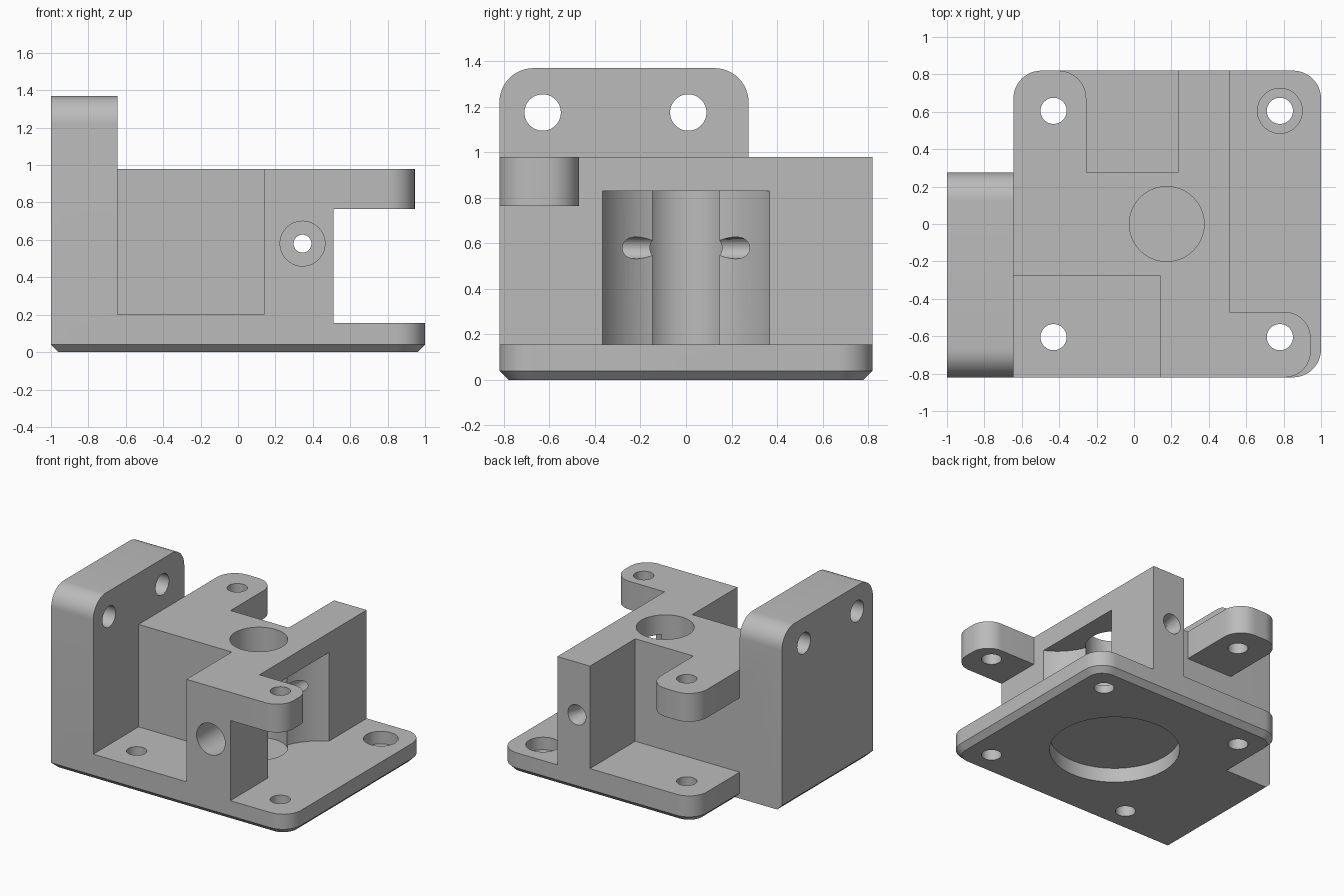
import bpy
import bmesh
from math import sin, cos, pi

cube = bpy.data.objects.get("Cube")
if cube:
    bpy.data.objects.remove(cube, do_unlink=True)

grey = bpy.data.materials.new("plain_grey")
grey.use_nodes = True
colour = (0.5, 0.5, 0.5, 1)
grey.diffuse_color = colour
grey.node_tree.nodes["Principled BSDF"].inputs["Base Color"].default_value = colour


def circle(u, v, r, n=48):
    return [(u + r * cos(2 * pi * i / n), v + r * sin(2 * pi * i / n)) for i in range(n)]


def rounded(u0, u1, v0, v1, radii, inset=0.0, steps=12):
    """Rectangle outline; radii run from low-low corner counter-clockwise."""
    u0, u1, v0, v1 = u0 + inset, u1 - inset, v0 + inset, v1 - inset
    corners = [(u0, v0, 1, 1), (u1, v0, -1, 1), (u1, v1, -1, -1), (u0, v1, 1, -1)]
    pts = []
    for k, ((u, v, su, sv), r) in enumerate(zip(corners, radii)):
        if r == 0:
            pts.append((u, v))
            continue
        r -= inset
        for i in range(steps + 1):
            a = pi + k * pi / 2 + i * pi / 2 / steps
            pts.append((u + su * r + r * cos(a), v + sv * r + r * sin(a)))
    return pts


def loft(name, rings, axis="z"):
    """Closed solid through equal outlines, each given with its position on the axis."""
    place = {"x": lambda u, v, w: (w, u, v),
             "y": lambda u, v, w: (u, w, v),
             "z": lambda u, v, w: (u, v, w)}[axis]
    bm = bmesh.new()
    loops = [[bm.verts.new(place(u, v, w)) for u, v in pts] for pts, w in rings]
    for a, b in zip(loops, loops[1:]):
        for i in range(len(a)):
            j = (i + 1) % len(a)
            bm.faces.new((a[i], a[j], b[j], b[i]))
    bm.faces.new(loops[0][::-1])
    bm.faces.new(loops[-1])
    bmesh.ops.recalc_face_normals(bm, faces=bm.faces)
    mesh = bpy.data.meshes.new(name)
    bm.to_mesh(mesh)
    bm.free()
    mesh.materials.append(grey)
    ob = bpy.data.objects.new(name, mesh)
    bpy.context.collection.objects.link(ob)
    return ob


def prism(name, pts, lo, hi, axis="z"):
    return loft(name, [(pts, lo), (pts, hi)], axis)


def combine(target, tool, operation):
    mod = target.modifiers.new("join", "BOOLEAN")
    mod.operation = operation
    mod.solver = "EXACT"
    mod.object = tool
    bpy.context.view_layer.objects.active = target
    bpy.ops.object.modifier_apply(modifier=mod.name)
    bpy.data.objects.remove(tool, do_unlink=True)


SIDE, LEFT, BACK, FACE = 0.82, -0.645, 0.275, 0.51
PLATE, FLOOR, TOP, CH = 0.155, 0.2, 0.98, 0.04
R = 0.15
base_radii = (0, R, R, R)

# Base plate with chamfered underside
outline = rounded(LEFT, 1, -SIDE, SIDE, base_radii)
mount = loft("motor_mount", [
    (rounded(LEFT, 1, -SIDE, SIDE, base_radii, CH), 0), (outline, CH), (outline, PLATE)])

# Raised floor, central block with its two arms, and two screw tabs
block = [(LEFT - 0.1, -BACK), (0.14, -BACK), (0.14, -SIDE), (FACE, -SIDE), (FACE, SIDE),
         (0.235, SIDE), (0.235, BACK), (LEFT - 0.1, BACK)]
tab_low = 0.765
foot = [(-SIDE + CH, 0), (BACK, 0), (BACK, 0.1), (-SIDE, 0.1), (-SIDE, CH)]
wall = [(-SIDE + CH, 0)] + rounded(-SIDE, BACK, 0, 1.37, (0, 0, R, R))[1:] + [(-SIDE, CH)]
solids = [
    prism("raised_floor", rounded(LEFT, FACE, -SIDE, SIDE, (0, 0, 0, R)), 0.1, FLOOR),
    prism("central_block", block, 0.1, TOP),
    prism("front_tab", rounded(0.3, 0.945, -SIDE, -0.47, (0, 0.14, 0.14, 0)), tab_low, TOP),
    prism("back_tab", rounded(LEFT, -0.255, 0.1, SIDE, (0, 0, R, R)), tab_low, TOP),
    prism("side_wall", wall, -1, LEFT, "x"),
    prism("wall_foot", foot, -0.9, -0.55, "x"),
]
for part in solids:
    combine(mount, part, "UNION")

# Chamfer along the outer foot of the side wall
cuts = [prism("wall_chamfer", [(-1.1, -0.1), (-1 + CH + 0.1, -0.1), (-1 + CH, 0), (-1, CH),
                               (-1.1, CH + 0.1)], -1, 1, "y")]

# Four vertical screw holes, one with a wide recess
for x in (-0.43, 0.78):
    for y in (-0.605, 0.605):
        cuts.append(prism("screw_hole", circle(x, y, 0.07), -0.1, 1.1))
cuts.append(prism("screw_recess", circle(0.78, 0.605, 0.12), 0.06, 0.5))

# Shaft bore, round roller pocket and motor boss recess
cuts += [
    prism("shaft_bore", circle(0.175, 0, 0.2, 64), 0.14, 1.1),
    prism("roller_pocket", circle(0.69, 0, 0.408, 96), PLATE, 0.83),
    prism("boss_recess", circle(0.175, 0, 0.45, 96), -0.1, 0.11),
]

# Feed channel from front to back, with front recess and back funnel
fx, fz = 0.345, 0.58
cuts += [
    prism("feed_channel", circle(fx, fz, 0.048), -1, 1, "y"),
    prism("feed_recess", circle(fx, fz, 0.12), -1, -0.52, "y"),
    loft("feed_funnel", [(circle(fx, fz, 0.046), 0.72), (circle(fx, fz, 0.076), SIDE),
                         (circle(fx, fz, 0.08), 0.84)], "y"),
]

# Two holes through the side wall
for y in (-0.63, 0.01):
    cuts.append(prism("wall_hole", circle(y, 1.175, 0.08), -1.1, -0.5, "x"))

for part in cuts:
    combine(mount, part, "DIFFERENCE")

bpy.ops.object.select_all(action="DESELECT")
mount.select_set(True)
bpy.context.view_layer.objects.active = mount
bpy.ops.object.shade_smooth_by_angle(angle=pi / 7)
